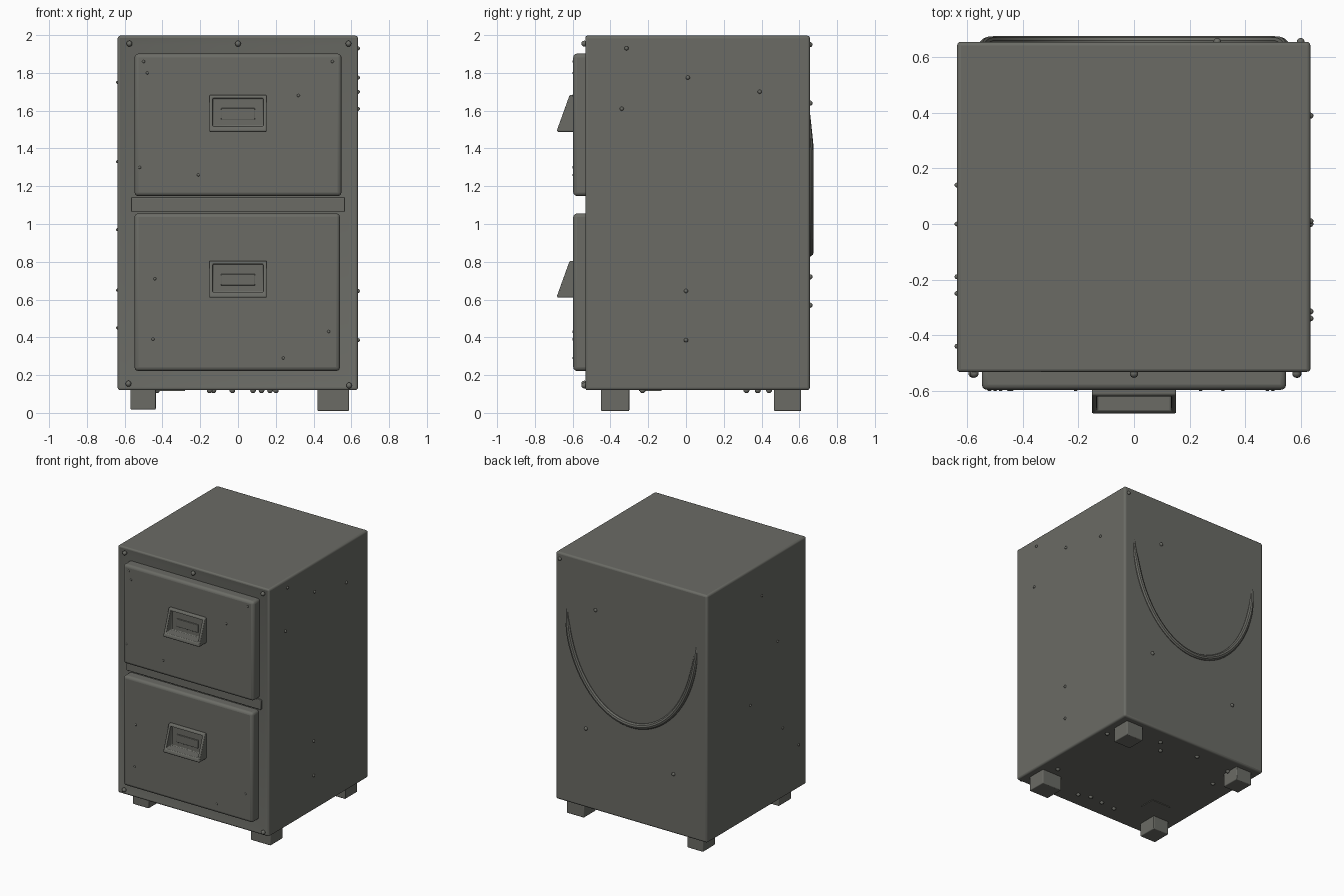
import bpy, bmesh, math
from mathutils import Matrix, Vector

if "Cube" in bpy.data.objects:
    bpy.data.objects.remove(bpy.data.objects["Cube"])

paint = bpy.data.materials.new("warm dark grey")
paint.diffuse_color = (0.145, 0.147, 0.130, 1)
paint.use_nodes = True
paint.node_tree.nodes["Principled BSDF"].inputs["Base Color"].default_value = paint.diffuse_color


def finish(name, bm, bevel=0.0, segments=3):
    bmesh.ops.recalc_face_normals(bm, faces=bm.faces)
    me = bpy.data.meshes.new(name)
    bm.to_mesh(me)
    bm.free()
    me.materials.append(paint)
    ob = bpy.data.objects.new(name, me)
    bpy.context.collection.objects.link(ob)
    if bevel:
        m = ob.modifiers.new("soft edges", 'BEVEL')
        m.width, m.segments, m.limit_method = bevel, segments, 'ANGLE'
    smooth(ob)
    return ob


def smooth(ob):
    bpy.ops.object.select_all(action='DESELECT')
    ob.select_set(True)
    bpy.context.view_layer.objects.active = ob
    bpy.ops.object.shade_smooth_by_angle(angle=math.radians(35))


def box_bm(x0, x1, y0, y1, z0, z1):
    bm = bmesh.new()
    bmesh.ops.create_cube(bm, size=1)
    for v in bm.verts:
        v.co = Vector((x1 if v.co.x > 0 else x0,
                       y1 if v.co.y > 0 else y0,
                       z1 if v.co.z > 0 else z0))
    return bm


def box(name, dims, bevel=0.0):
    return finish(name, box_bm(*dims), bevel)


# Cabinet shell with a shallow recessed front behind a rim
bm = box_bm(-0.637, 0.635, -0.536, 0.656, 0.12, 1.997)
bm.normal_update()
front = [f for f in bm.faces if f.normal.y < -0.9]
bmesh.ops.inset_individual(bm, faces=front, thickness=0.072, depth=-0.015)
finish("cabinet_body", bm, 0.014)

# Rail between the drawers
box("middle_rail", (-0.565, 0.565, -0.533, -0.50, 1.065, 1.14), 0.005)

# Drawer fronts
for name, x1, z0, z1 in (("upper", 0.548, 1.148, 1.902), ("lower", 0.54, 0.222, 1.056)):
    box(name + "_drawer", (-0.548, x1, -0.597, -0.505, z0, z1), 0.02)


# Hollow wedge handles with a label plate inside
def handle(name, z):
    profile = [(-0.59, 0.195), (-0.616, 0.195), (-0.682, 0.012), (-0.682, 0), (-0.59, 0)]
    bm = bmesh.new()
    sides = [[bm.verts.new((x, y, z + h)) for y, h in profile] for x in (-0.152, 0.152)]
    bm.faces.new(sides[0])
    bm.faces.new(sides[1][::-1])
    n = len(profile)
    slope = None
    for i in range(n):
        j = (i + 1) % n
        f = bm.faces.new((sides[0][i], sides[1][i], sides[1][j], sides[0][j]))
        if i == 1:
            slope = f
    bmesh.ops.recalc_face_normals(bm, faces=bm.faces)
    bmesh.ops.inset_individual(bm, faces=[slope], thickness=0.026)
    floor = bmesh.ops.extrude_discrete_faces(bm, faces=[slope])['faces'][0]
    for v in floor.verts:
        v.co.y = -0.601
    finish(name, bm, 0.006, 2)
    box(name + "_label_plate", (-0.09, 0.09, -0.609, -0.598, z + 0.065, z + 0.125), 0.003)


handle("upper_handle", 1.488)
handle("lower_handle", 0.61)

# Feet
for name, x0, x1, y0, y1 in (("front_left", -0.57, -0.435, -0.45, -0.30),
                             ("front_right", 0.42, 0.588, -0.45, -0.30),
                             ("rear_left", -0.57, -0.435, 0.465, 0.61),
                             ("rear_right", 0.43, 0.575, 0.465, 0.61)):
    box(name + "_foot", (x0, x1, y0, y1, 0.01 if "left" not in name else 0.018, 0.13), 0.006)

# Hanging U-shaped ridge on the back
cu = bpy.data.curves.new("back_ridge", 'CURVE')
cu.dimensions = '3D'
cu.bevel_depth, cu.bevel_resolution, cu.use_fill_caps = 0.022, 3, True
sp = cu.splines.new('POLY')
N = 48
sp.points.add(N)
for i, p in enumerate(sp.points):
    a = math.pi * i / N
    dip = math.sin(a)
    p.co = (0.545 * math.cos(a), 0.640 + 0.014 * min(1, dip * 4), 1.62 - 0.77 * dip, 1)
    p.radius = 0.6 + 0.4 * min(1, dip * 3)
ridge = bpy.data.objects.new("back_ridge", cu)
bpy.context.collection.objects.link(ridge)
bpy.ops.object.select_all(action='DESELECT')
ridge.select_set(True)
bpy.context.view_layer.objects.active = ridge
bpy.ops.object.convert(target='MESH')
ridge = bpy.context.view_layer.objects.active
ridge.data.materials.clear()
ridge.data.materials.append(paint)
smooth(ridge)


# Rivets: small domes on each side, given as two in-plane coordinates
def rivets(name, place, spots, r=0.013):
    bm = bmesh.new()
    for a, b in spots:
        bmesh.ops.create_uvsphere(bm, u_segments=10, v_segments=6, radius=r,
                                  matrix=Matrix.Translation(place(a, b)))
    finish(name, bm)


rivets("front_rivets", lambda a, b: (a, -0.538, b),
       [(-0.575, 1.955), (0, 1.955), (0.585, 1.955), (-0.58, 0.155), (0.588, 0.145)], 0.016)
rivets("drawer_rivets", lambda a, b: (a, -0.593, b),
       [(-0.5, 1.86), (0.5, 1.86), (-0.52, 1.3), (-0.21, 1.26), (-0.48, 1.8), (0.32, 1.68),
        (-0.45, 0.39), (0.24, 0.29), (0.48, 0.43), (-0.44, 0.71)], 0.009)
rivets("right_rivets", lambda a, b: (0.635, a, b),
       [(-0.315, 1.93), (0.01, 1.775), (0.39, 1.70), (-0.34, 1.61), (0, 0.645), (0, 0.385)], 0.011)
rivets("left_rivets", lambda a, b: (-0.637, a, b),
       [(0, 1.75), (-0.19, 1.33), (-0.25, 0.65), (0.14, 0.97), (-0.44, 0.45)], 0.009)
rivets("back_rivets", lambda a, b: (a, 0.656, b),
       [(0.6, 1.95), (0.3, 1.64), (-0.355, 0.57), (0.38, 0.72)], 0.014)
rivets("bottom_rivets", lambda a, b: (a, b, 0.12),
       [(0.565, 0.38), (0.51, -0.23), (0.125, 0.44), (0.2, 0.53), (-0.13, 0.54), (-0.46, 0.32),
        (-0.43, 0.52), (0.17, -0.41), (0.08, -0.38), (-0.03, -0.39), (-0.15, -0.40)], 0.016)

# Thin plate under the cabinet
box("bottom_plate", (-0.44, -0.28, -0.25, -0.13, 0.115, 0.125))
